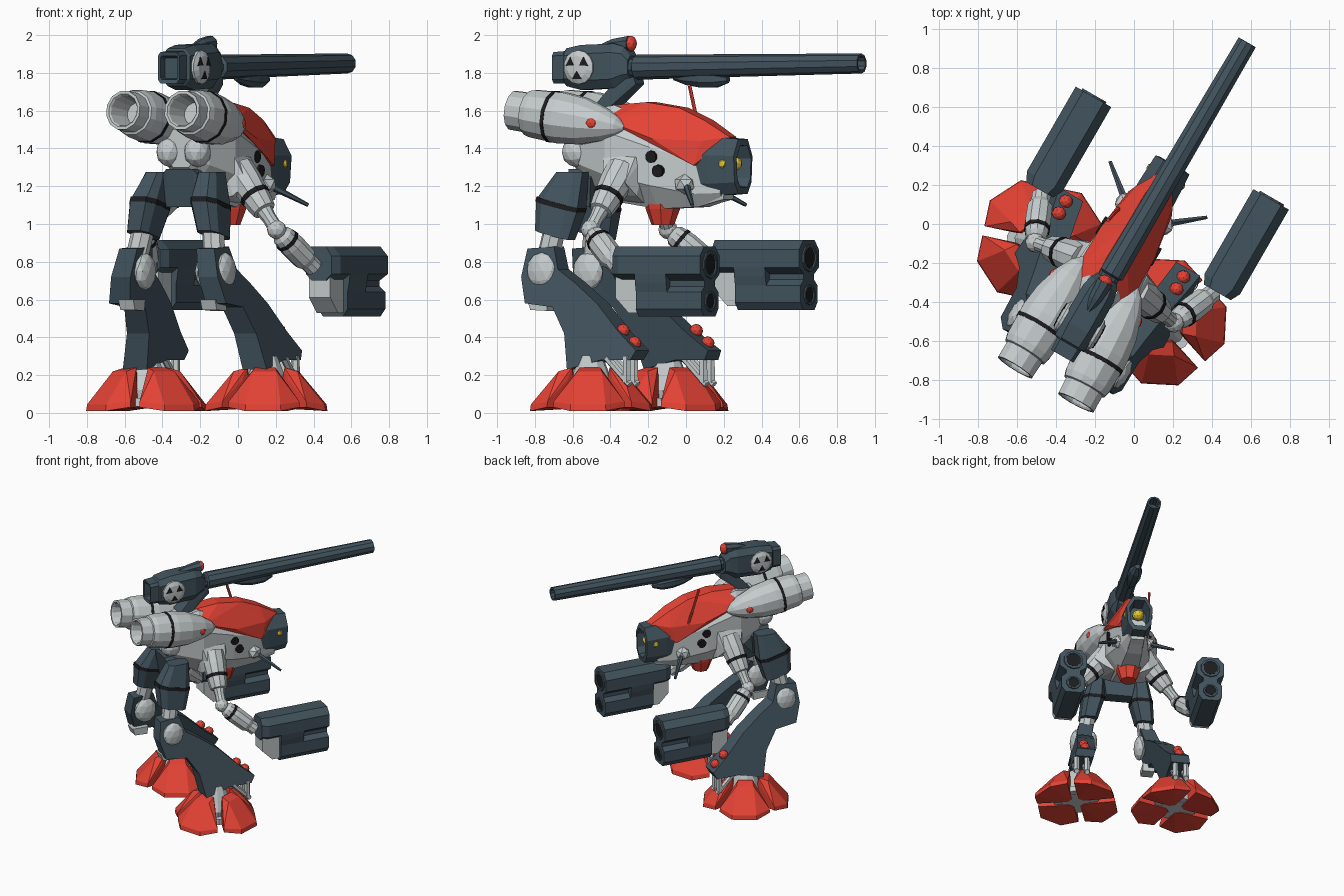
import bpy, bmesh
from math import sin, cos, pi, radians
from mathutils import Vector, Matrix

if "Cube" in bpy.data.objects:
    bpy.data.objects.remove(bpy.data.objects["Cube"])

# Everything is laid out with the machine facing +y, then turned 30 degrees
BASE = Matrix.Rotation(radians(-30), 4, 'Z') @ Matrix.Translation((.02, 0, 0))
COL = dict(dark=(.055, .088, .112), red=(.78, .055, .035), black=(.012, .012, .014),
           yellow=(.8, .58, .03), light=(.56, .6, .61))
MAT = {}
for k, c in COL.items():
    MAT[k] = bpy.data.materials.new(k)
    MAT[k].diffuse_color = (*c, 1)


def make(name, bm, color):
    bmesh.ops.recalc_face_normals(bm, faces=bm.faces)
    me = bpy.data.meshes.new(name)
    bm.to_mesh(me)
    bm.free()
    me.materials.append(MAT[color])
    ob = bpy.data.objects.new(name, me)
    bpy.context.collection.objects.link(ob)
    ob.matrix_world = BASE


def hull(name, pts, color):
    bm = bmesh.new()
    vs = [bm.verts.new(p) for p in pts]
    res = bmesh.ops.convex_hull(bm, input=vs)
    junk = {v for v in res['geom_interior'] + res['geom_unused'] if isinstance(v, bmesh.types.BMVert)}
    bmesh.ops.delete(bm, geom=list(junk), context='VERTS')
    bmesh.ops.dissolve_limit(bm, angle_limit=.02, verts=bm.verts, edges=bm.edges)
    make(name, bm, color)


def loft(name, rings, color):
    bm = bmesh.new()
    rs = [[bm.verts.new(p) for p in r] for r in rings]
    n = len(rs[0])
    for a, b in zip(rs, rs[1:]):
        for i in range(n):
            bm.faces.new((a[i], a[(i + 1) % n], b[(i + 1) % n], b[i]))
    bm.faces.new(rs[0])
    bm.faces.new(rs[-1])
    make(name, bm, color)


def lathe(name, p0, p1, prof, color, n=10):
    """Rings of (distance, radius) along the line p0 -> p1."""
    p0, d = Vector(p0), (Vector(p1) - Vector(p0)).normalized()
    q = d.to_track_quat('Z', 'Y')
    loft(name, [[p0 + q @ Vector((r * cos(2 * pi * (i + .5) / n), r * sin(2 * pi * (i + .5) / n), t))
                 for i in range(n)] for t, r in prof], color)


def rod(name, p0, p1, r0, r1, color, n=8):
    lathe(name, p0, p1, [(0, r0), ((Vector(p1) - Vector(p0)).length, r1)], color, n)


def octo(v, w, zb, zt, c=.4):
    """Chamfered cross-section at distance v: half width w, from zb to zt."""
    h, m = (zt - zb) / 2, (zt + zb) / 2
    k = 1 - c
    return [(w * a, v, m + h * b) for a, b in
            ((1, -k), (1, k), (k, 1), (-k, 1), (-1, k), (-1, -k), (-k, -1), (k, -1))]


def ball(name, c, r, color, sub=2):
    bm = bmesh.new()
    bmesh.ops.create_icosphere(bm, subdivisions=sub, radius=1, matrix=Matrix.Translation(c) @ Matrix.Diagonal((*r, 1)))
    make(name, bm, color)


def both(pts):
    return [(s * x, y, z) for x, y, z in pts for s in (1, -1)]


# Hull, canopy and nose
loft('hull', [octo(-.64, .08, 1.3, 1.5), octo(-.56, .13, 1.24, 1.6), octo(-.38, .185, 1.12, 1.63, .55),
              octo(-.12, .16, 1.08, 1.53, .55), octo(.12, .105, 1.09, 1.4, .45),
              octo(.26, .07, 1.13, 1.3)], 'light')
hull('canopy', both([(.05, -.4, 1.63), (.055, -.2, 1.645), (.05, 0, 1.615), (.05, .15, 1.55), (.035, .3, 1.46),
                     (.165, -.37, 1.545), (.16, -.1, 1.45), (.128, .13, 1.31), (.11, .17, 1.44)]), 'red')


def nose(v, k):
    return [(x * k, v, 1.31 + (z - 1.31) * k) for x, z in
            ((.05, 1.45), (.1, 1.36), (.09, 1.22), (.05, 1.16), (-.05, 1.16), (-.09, 1.22), (-.1, 1.36), (-.05, 1.45))]


loft('nose', [nose(.1, 1.05), nose(.2, 1.08), nose(.36, 1), nose(.365, .76), nose(.26, .68)], 'dark')
ball('eye', (0, .3, 1.32), (.045, .05, .04), 'yellow')
for s in (1, -1):
    ball('side_eye', (s * .093, .29, 1.32), (.02, .025, .03), 'yellow', 1)
hull('chin', both([(.06, .1, 1.09), (.05, .27, 1.13), (.06, .28, 1.2), (.09, .1, 1.22)]), 'light')
lathe('belly_pod', (0, -.13, 1.13), (0, -.13, .9), [(0, .1), (.05, .092), (.135, .06)], 'red', 8)
rod('antenna', (-.125, .03, 1.45), (-.145, -.05, 1.73), .01, .01, 'red', 6)
hull('pelvis', both([(.125, -.64, 1.24), (.08, -.66, 1.29), (.1, -.62, 1.09), (.125, -.5, 1.24),
                     (.08, -.5, 1.29), (.1, -.52, 1.09)]), 'dark')

# Turret with recessed rear box
loft('turret', [octo(-.72, .05, 1.77, 1.88, .15), octo(-.765, .052, 1.765, 1.89, .15), octo(-.77, .066, 1.745, 1.91, .25),
                octo(-.7, .07, 1.745, 1.915, .25), octo(-.69, .086, 1.73, 1.93), octo(-.6, .093, 1.71, 1.948),
                octo(-.4, .09, 1.72, 1.955), octo(-.345, .075, 1.75, 1.94), octo(-.31, .06, 1.77, 1.89)], 'dark')
hull('turret_pylon', both([(.05, -.28, 1.78), (.05, -.4, 1.75), (.06, -.52, 1.62), (.06, -.42, 1.62),
                           (.045, -.27, 1.74)]), 'dark')
lathe('cannon', (.01, -.33, 1.83), (.017, 1.1, 1.85),
      [(0, .05), (.04, .05), (.05, .067), (.35, .063), (1.425, .053), (1.425, .04), (1.33, .04)], 'dark')
lathe('cannon_pod', (0, -.06, 1.775), (0, .3, 1.765), [(0, .015), (.08, .04), (.17, .052), (.26, .048), (.33, .02)], 'dark', 8)
lathe('scope', (0, -.5, 1.94), (0, -.3, 1.955), [(0, .015), (.07, .037), (.17, .046)], 'dark', 8)
ball('scope_lens', (0, -.325, 1.955), (.038, .03, .042), 'red')
for s in (1, -1):
    c = Vector((s * .085, -.59, 1.83))
    lathe('turret_disc', c, c + Vector((s, 0, 0)), [(0, .09), (.015, .09), (.03, .06), (.032, .02)], 'light', 14)
    for a in (30, 150, 270):
        hull('disc_mark', [c + Vector((s * x, r * cos(radians(a + d)), r * sin(radians(a + d))))
                           for r, ds, xs in ((.02, (0,), (.02, .036)), (.068, (-24, 24), (.012, .032)))
                           for d in ds for x in xs], 'black')

# Paired engines, body details, arms, guns and legs
for s in (1, -1):
    def P(x, y, z):
        return Vector((s * x, y, z))

    a, b = P(.18, -.94, 1.602), P(.158, -.28, 1.51)
    lathe('engine', a, b, [(.14, .06), (.01, .082), (0, .09), (0, .106), (.09, .108), (.095, .12), (.13, .13),
                           (.3, .14), (.42, .128), (.55, .09), (.63, .05), (.67, .01)], 'light', 12)
    lathe('engine_band', a, b, [(.235, .13), (.235, .14), (.255, .141), (.255, .13)], 'black', 12)
    ball('engine_light', P(.238, -.43, 1.535), (.032, .038, .036), 'red', 2)
    ball('hip_ball', P(.085, -.61, 1.38), (.07, .08, .08), 'light')
    ball('gun_ball', P(.115, .07, 1.21), (.055, .06, .055), 'light', 1)
    rod('side_gun', P(.13, .09, 1.2), P(.285, .215, 1.1), .02, .01, 'dark', 6)
    for y, z in ((-.11, 1.36), (-.07, 1.285)):
        rod('side_vent', P(.1, y, z), P(.166, y, z - .005), .033, .033, 'black', 10)

    # Arm
    S, E, W = P(.145, -.29, 1.29), P(.41, -.335, .97), P(.5, -.12, .78)
    hull('shoulder', [S + Vector((s * x, y, z)) for x, y, z in
                      ((-.05, -.14, .13), (-.05, .13, .1), (.03, -.1, .08), (.03, .09, .06), (.1, -.07, -.07),
                       (.1, .07, -.07), (.03, .1, -.14), (.03, -.1, -.14), (-.05, .1, -.18), (-.05, -.1, -.16))], 'light')
    lathe('upper_arm', S, E, [(0, .09), (.1, .088), (.24, .072), (.285, .064), (.29, .045), (.34, .038), (.42, .04)], 'light')
    lathe('arm_band', S, E, [(.175, .07), (.175, .084), (.2, .081), (.2, .07)], 'black')
    ball('elbow', E, (.052, .052, .052), 'light', 2)
    lathe('forearm', E, W, [(.02, .035), (.05, .058), (.13, .069), (.24, .066), (.27, .05), (.32, .05)], 'light')
    lathe('forearm_band', E, W, [(.08, .055), (.08, .067), (.1, .069), (.1, .055)], 'black')

    # Double-barrelled arm gun, notched at the front
    dz = 0 if s > 0 else .035
    top = [(.06, .88), (.105, .83), (.105, .735), (.055, .7)]
    notched = top + [(.055, .67), (.09, .64), (.09, .55), (.06, .51)]
    plain = top[:3] + [(.1, .69), (.095, .665), (.09, .64), (.09, .55), (.06, .51)]

    def outline(v, pts, k=1):
        ring = pts + [(-x, z) for x, z in reversed(pts)]
        return [P(.525 + x * k, v, z + dz) for x, z in ring]

    loft('gun_top', [outline(-.09, top, .75), outline(-.04, top), outline(.1, top)], 'dark')
    loft('gun_body', [outline(.06, plain), outline(.25, plain)], 'dark')
    loft('gun_front', [outline(.24, notched), outline(.46, notched)], 'dark')
    for z, r in ((.785, .075), (.59, .055)):
        lathe('muzzle', P(.525, .43, z + dz), P(.525, .5, z + dz),
              [(0, r), (.04, r), (.04, r * .78), (.032, r * .75)], 'dark', 10)
        rod('bore', P(.525, .44, z + dz), P(.525, .464, z + dz), r * .7, r * .7, 'black', 10)
    hull('gun_grip', [P(.525 + x, y, z + dz) for x in (-.065, .065) for y, z in
                      ((-.08, .72), (.09, .72), (.09, .53), (.0, .53), (-.08, .61))], 'light')

    # Thigh
    def block(v, u, z, w, d, tilt):
        return [P(u + w * a, v + d * b, z + tilt * b) for a, b in
                ((1, -.6), (1, .6), (.6, 1), (-.6, 1), (-1, .6), (-1, -.6), (-.6, -1), (.6, -1))]

    loft('thigh', [block(-.59, .16, 1.275, .055, .08, 0), block(-.645, .185, 1.1, .08, .125, -.03),
                   block(-.665, .215, .94, .065, .1, -.025)], 'dark')
    loft('thigh_band', [block(-.642, .184, 1.115, .081, .126, -.03), block(-.648, .187, 1.09, .081, .126, -.03)], 'black')
    rod('knee_link', P(.215, -.67, .96), P(.24, -.7, .8), .06, .06, 'light', 8)

    # Shin, flaring towards the ankle
    dv, du = (0, 0) if s > 0 else (.035, .045)
    prof = [(-.79, .87), (-.63, .88), (-.59, .76), (-.48, .69), (-.33, .58), (-.18, .43), (-.06, .33), (-.09, .28),
            (-.27, .28), (-.47, .23), (-.51, .42), (-.6, .56), (-.77, .58), (-.81, .72)]

    def side(e):
        out = []
        for v, z in prof:
            t = (.85 - z) / .6
            out.append(P(.24 + (.11 + du) * t + e * (.055 + .018 * t), v + dv * max(t, 0), z))
        return out

    loft('shin', [side(-1), side(1)], 'dark')
    for e in (-1, 1):
        ball('knee_disc', P(.245 + e * .058, -.695, .75), (.045, .09, .1), 'light')
    for v, z in ((-.18, .435), (-.11, .37)):
        ball('shin_light', P(.335 + du, v + dv, z), (.036, .036, .036), 'red')
    hull('knee_foot', [P(.25 + x, v, z) for x in (-.045, .045) for v, z in
                       ((-.79, .6), (-.66, .6), (-.67, .54), (-.77, .545))], 'light')

    # Foot: ankle, struts, sole and four splayed toes
    F = P(.36 + du * .7, -.36 + dv, 0)
    lathe('ankle', F, F + Vector((0, 0, 1)), [(.03, .11), (.12, .13), (.2, .1), (.3, .06)], 'light', 10)
    for e in (-.04, .04):
        rod('ankle_strut', F + Vector((e, .24, .3)), F + Vector((e, .24, .16)), .022, .025, 'light', 6)
        rod('toe_strut', F + Vector((e, .26, .15)), F + Vector((e, .12, .29)), .02, .02, 'light', 6)
    lathe('sole', F, F + Vector((0, 0, 1)), [(.035, .17), (.08, .17)], 'light', 10)
    for k in range(4):
        ang = radians(27 + 90 * k)
        pts = []
        for r, t, z in ((.06, .025, .02), (.225, .19, .025), (.32, .095, .005), (.222, .188, .055), (.315, .092, .04),
                        (.1, .055, .235), (.17, .065, .215), (.12, .085, .17)):
            for q in (t, -t):
                pts.append(F + P(r * cos(ang) - q * sin(ang), r * sin(ang) + q * cos(ang), z + .005))
        hull('toe', pts, 'red')

for m in bpy.data.materials:
    if m.users and not m.is_grease_pencil:
        m.use_nodes = True
        m.node_tree.nodes["Principled BSDF"].inputs["Base Color"].default_value = m.diffuse_color
